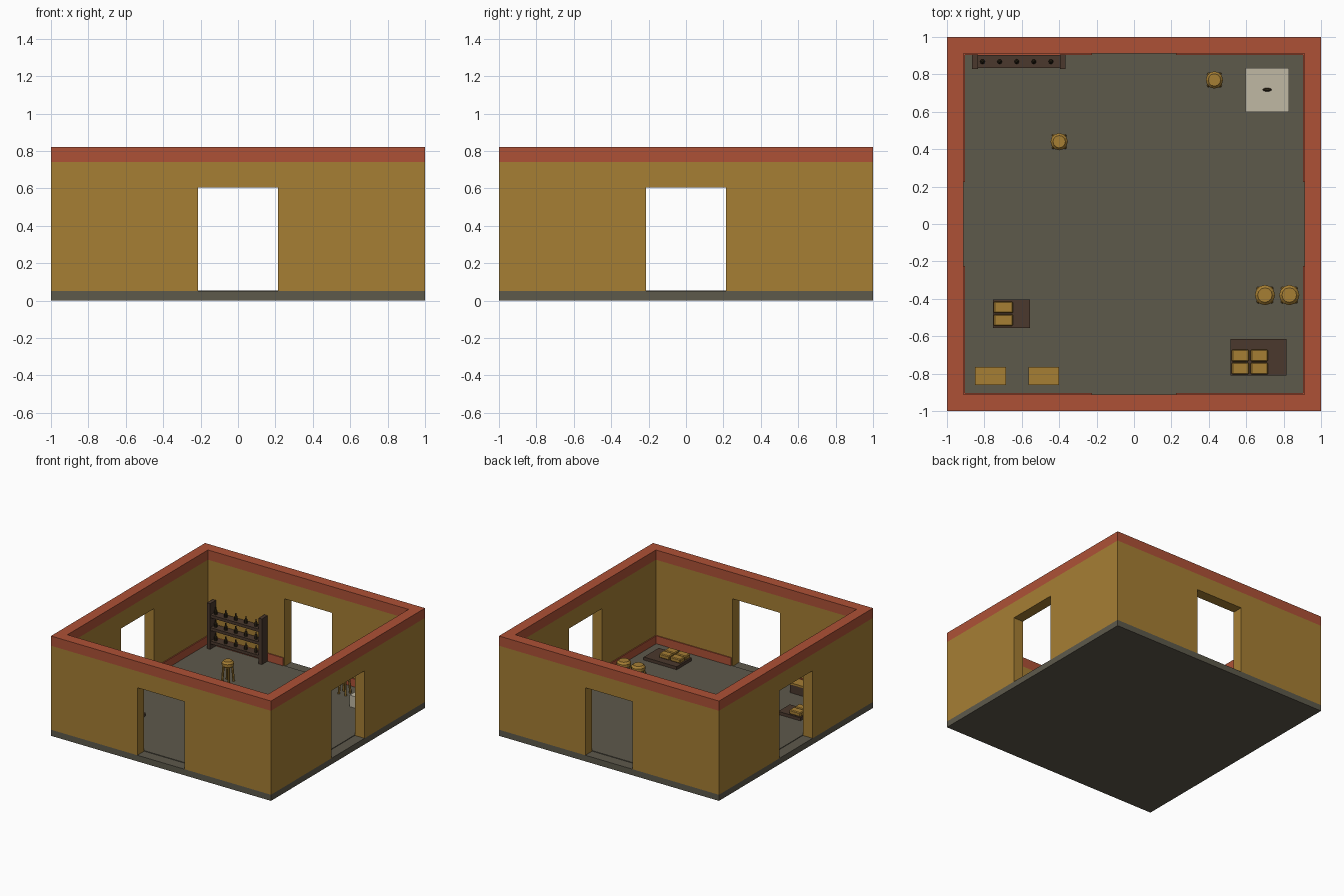
import bpy, bmesh, math
from mathutils import Matrix, Vector

if "Cube" in bpy.data.objects:
    bpy.data.objects.remove(bpy.data.objects["Cube"])


def material(name, rgb):
    m = bpy.data.materials.new(name)
    m.diffuse_color = (*rgb, 1)
    m.use_nodes = True
    m.node_tree.nodes["Principled BSDF"].inputs["Base Color"].default_value = m.diffuse_color
    return m


OCHRE = material("ochre", (0.38, 0.21, 0.034))
RED = material("brick red", (0.42, 0.083, 0.037))
GREY = material("floor grey", (0.11, 0.10, 0.071))
BROWN = material("dark wood", (0.069, 0.04, 0.026))
WHITE = material("pale stone", (0.53, 0.48, 0.37))
BLACK = material("dark bottle", (0.03, 0.021, 0.009))


def finish(bm, name, mat, matrix=None):
    if matrix:
        bm.transform(matrix)
    bmesh.ops.recalc_face_normals(bm, faces=bm.faces)
    me = bpy.data.meshes.new(name)
    bm.to_mesh(me)
    bm.free()
    me.materials.append(mat)
    ob = bpy.data.objects.new(name, me)
    bpy.context.collection.objects.link(ob)
    return ob


def box(name, mat, x, y, z, bevel=0, matrix=None):
    bm = bmesh.new()
    bmesh.ops.create_cube(bm, size=1)
    for v in bm.verts:
        v.co = Vector([(a + b) / 2 + c * (b - a) for (a, b), c in zip((x, y, z), v.co)])
    if bevel:
        bmesh.ops.bevel(bm, geom=bm.edges[:], offset=bevel, segments=1, affect='EDGES')
    return finish(bm, name, mat, matrix)


def lathe(name, mat, profile, loc, sides=12, scale=(1, 1, 1)):
    bm = bmesh.new()
    rings = []
    for r, z in profile:
        rings.append([bm.verts.new((r * math.cos(2 * math.pi * i / sides) * scale[0],
                                    r * math.sin(2 * math.pi * i / sides) * scale[1], z))
                      for i in range(sides)])
    for a, b in zip(rings, rings[1:]):
        for i in range(sides):
            j = (i + 1) % sides
            bm.faces.new((a[i], a[j], b[j], b[i]))
    bm.faces.new(rings[0])
    bm.faces.new(rings[-1])
    return finish(bm, name, mat, Matrix.Translation(loc))


def rod(name, mat, a, b, r):
    a, b = Vector(a), Vector(b)
    bm = bmesh.new()
    bmesh.ops.create_cone(bm, cap_ends=True, segments=6, radius1=r, radius2=r, depth=(b - a).length)
    rot = (b - a).to_track_quat('Z', 'Y').to_matrix().to_4x4()
    return finish(bm, name, mat, Matrix.Translation((a + b) / 2) @ rot)


# floor
IN, DOOR, F = 0.912, 0.215, 0.055
box("floor_slab", GREY, (-1, 1), (-1, 1), (0, 0.05))
box("floor_inside", GREY, (-IN, IN), (-IN, IN), (0.05, F))

# four walls with a doorway each, red capping and skirting
outline = [(-1, .05), (-DOOR, .05), (-DOOR, .605), (DOOR, .605),
           (DOOR, .05), (IN, .05), (IN, .74), (-1, .74)]
for k, side in enumerate(("front", "right", "back", "left")):
    turn = Matrix.Rotation(k * math.pi / 2, 4, 'Z')
    bm = bmesh.new()
    face = bm.faces.new([bm.verts.new((x, -1, z)) for x, z in outline])
    ext = bmesh.ops.extrude_face_region(bm, geom=[face], use_keep_orig=True)
    for v in ext["geom"]:
        if isinstance(v, bmesh.types.BMVert):
            v.co.y = -IN
    finish(bm, side + "_wall", OCHRE, turn)
    box(side + "_wall_cap", RED, (-1, IN), (-1, -IN), (0.74, 0.82), matrix=turn)
    for n, span in enumerate(((-IN, -0.225), (0.225, 0.904))):
        box(f"{side}_skirting_{n}", RED, span, (-IN, -0.904), (0.05, 0.12), matrix=turn)

# bottle rack on the back wall
for n, x in enumerate((-0.865, -0.395)):
    box(f"rack_post_{n}", BROWN, (x, x + 0.03), (0.83, 0.905), (F, 0.43))
for n, z in enumerate((0.11, 0.22, 0.325)):
    box(f"rack_shelf_{n}", BROWN, (-0.84, -0.39), (0.835, 0.903), (z - 0.012, z + 0.012))
    for i in range(5):
        lathe(f"bottle_{n}_{i}", BLACK, [(0.013, 0), (0.013, 0.028), (0.005, 0.04), (0.005, 0.055)],
              (-0.81 + i * 0.0915, 0.868, z + 0.012), sides=8)


# stools: tapered seat on four splayed legs
def stool(name, x, y, r, top):
    lathe(name + "_seat", OCHRE, [(r * 0.9, top - 0.045), (r, top - 0.035), (r, top - 0.015), (r * 0.72, top)],
          (x, y, 0))
    for i in range(4):
        c, s = math.cos(math.pi * (i + .5) / 2), math.sin(math.pi * (i + .5) / 2)
        rod(f"{name}_leg_{i}", OCHRE, (x + c * r * .95, y + s * r * .95, F),
            (x + c * r * .7, y + s * r * .7, top - 0.03), 0.009)


stool("tall_stool_a", -0.40, 0.44, 0.046, 0.23)
stool("tall_stool_b", 0.43, 0.77, 0.046, 0.23)
stool("low_stool_a", 0.70, -0.38, 0.054, 0.14)
stool("low_stool_b", 0.83, -0.38, 0.054, 0.14)


# low pallets carrying rows of parcels
def pallet(name, x, y, px, py, columns, size):
    box(name, BROWN, x, y, (F, 0.08))
    for i in range(columns):
        for j in range(2):
            a, b = px + i * (size[0] + 0.009), py + j * (size[1] + 0.006)
            box(f"{name}_parcel_{i}_{j}", OCHRE, (a, a + size[0]), (b, b + size[1]), (0.08, 0.115), 0.006)


pallet("small_pallet", (-0.755, -0.555), (-0.555, -0.405), -0.75, -0.546, 1, (0.103, 0.063))
pallet("large_pallet", (0.515, 0.815), (-0.81, -0.615), 0.522, -0.805, 2, (0.093, 0.064))

# two chests with ochre lids
for n, x in enumerate((-0.85, -0.565)):
    box(f"chest_body_{n}", BROWN, (x + 0.005, x + 0.16), (-0.855, -0.77), (F, 0.125))
    box(f"chest_lid_{n}", OCHRE, (x, x + 0.165), (-0.86, -0.765), (0.125, 0.14))

# pale stone block with a raised square and a dark oval handle
box("stone_block", WHITE, (0.595, 0.83), (0.60, 0.835), (F, 0.15))
box("stone_panel", WHITE, (0.645, 0.78), (0.65, 0.785), (0.15, 0.156))
lathe("stone_handle", BLACK, [(0.02, 0), (0.024, 0.006), (0.014, 0.012)], (0.712, 0.718, 0.156),
      scale=(1, 0.4, 1))
